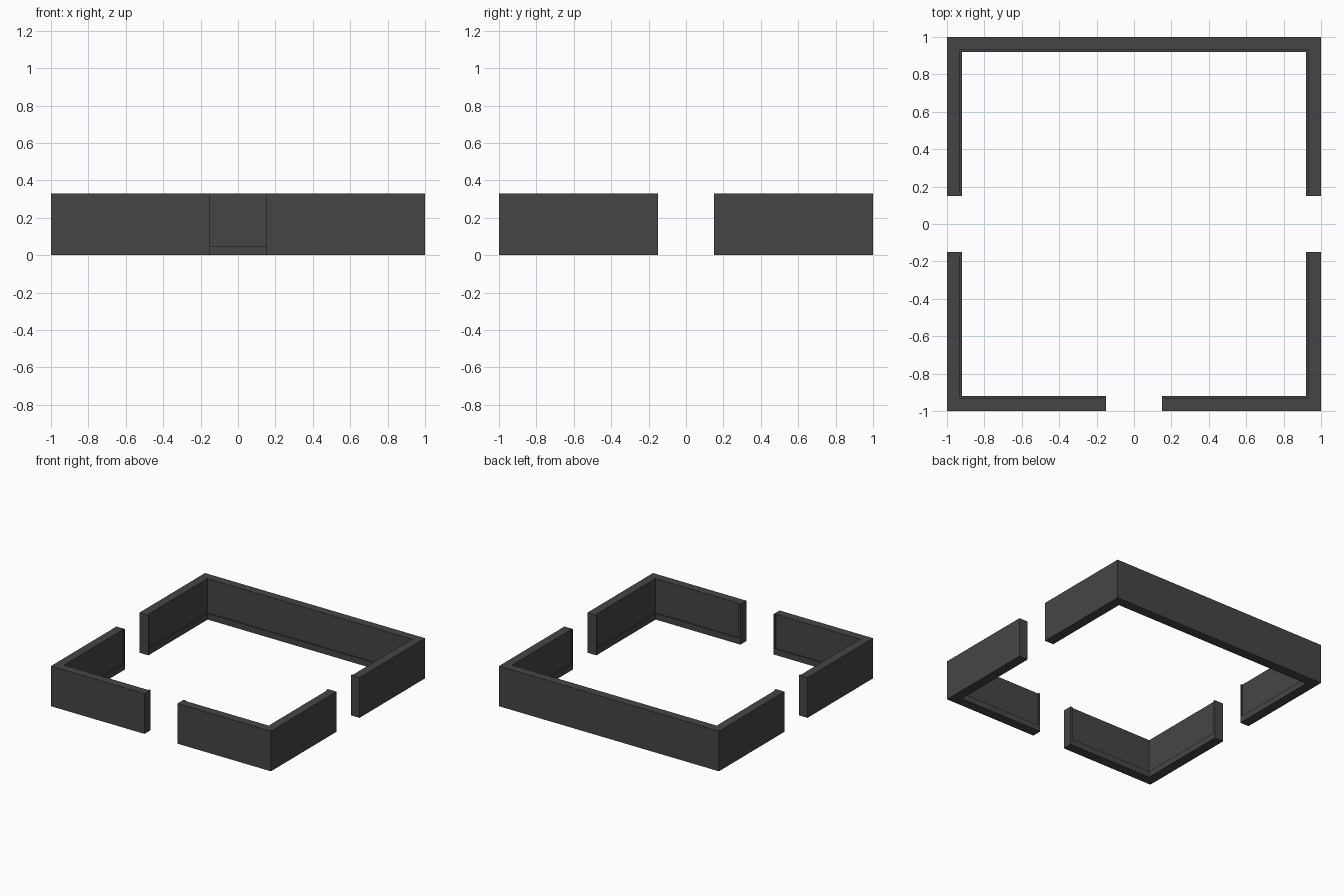
import bpy, bmesh

if "Cube" in bpy.data.objects:
    bpy.data.objects.remove(bpy.data.objects["Cube"])

H = 0.33       # wall height
T = 0.07       # wall thickness
TRIM = 0.08    # thickness including inner trim
BASE = 0.05    # skirting height
GAP = 0.15     # half width of each doorway
POST = 0.015   # width of the trim beside a doorway

mat = bpy.data.materials.new("charcoal grey")
mat.diffuse_color = (0.06, 0.06, 0.06, 1)
mat.use_nodes = True
mat.node_tree.nodes["Principled BSDF"].inputs["Base Color"].default_value = mat.diffuse_color


def inset(v, d):
    # only coordinates lying on the outer square move inwards
    return v * (1 - d) if abs(v) == 1 else v


def sweep(name, path, profile):
    """Sweep an (inward depth, height) profile along the outer square."""
    bm = bmesh.new()
    rings = [[bm.verts.new((inset(x, d), inset(y, d), z)) for d, z in profile]
             for x, y in path]
    n = len(profile)
    for a, b in zip(rings, rings[1:]):
        for i in range(n):
            j = (i + 1) % n
            bm.faces.new((a[i], a[j], b[j], b[i]))
    bm.faces.new(rings[0])
    bm.faces.new(rings[-1][::-1])
    bmesh.ops.recalc_face_normals(bm, faces=bm.faces)
    me = bpy.data.meshes.new(name)
    bm.to_mesh(me)
    bm.free()
    me.materials.append(mat)
    ob = bpy.data.objects.new(name, me)
    bpy.context.collection.objects.link(ob)


# Wall with a protruding skirting along the inside foot
wall = [(0, 0), (TRIM, 0), (TRIM, BASE), (T, BASE), (T, H), (0, H)]
sweep("back_wall", [(-1, GAP), (-1, 1), (1, 1), (1, GAP)], wall)
for s, side in ((-1, "left"), (1, "right")):
    sweep("front_wall_" + side, [(s, -GAP), (s, -1), (s * GAP, -1)], wall)

# Slim upright trims beside each doorway
post = [(T, BASE), (TRIM, BASE), (TRIM, H), (T, H)]
for s, side in ((-1, "left"), (1, "right")):
    sweep("front_door_trim_" + side, [(s * GAP, -1), (s * (GAP + POST), -1)], post)
    for t, end in ((-1, "front"), (1, "back")):
        sweep(side + "_door_trim_" + end, [(s, t * GAP), (s, t * (GAP + POST))], post)
